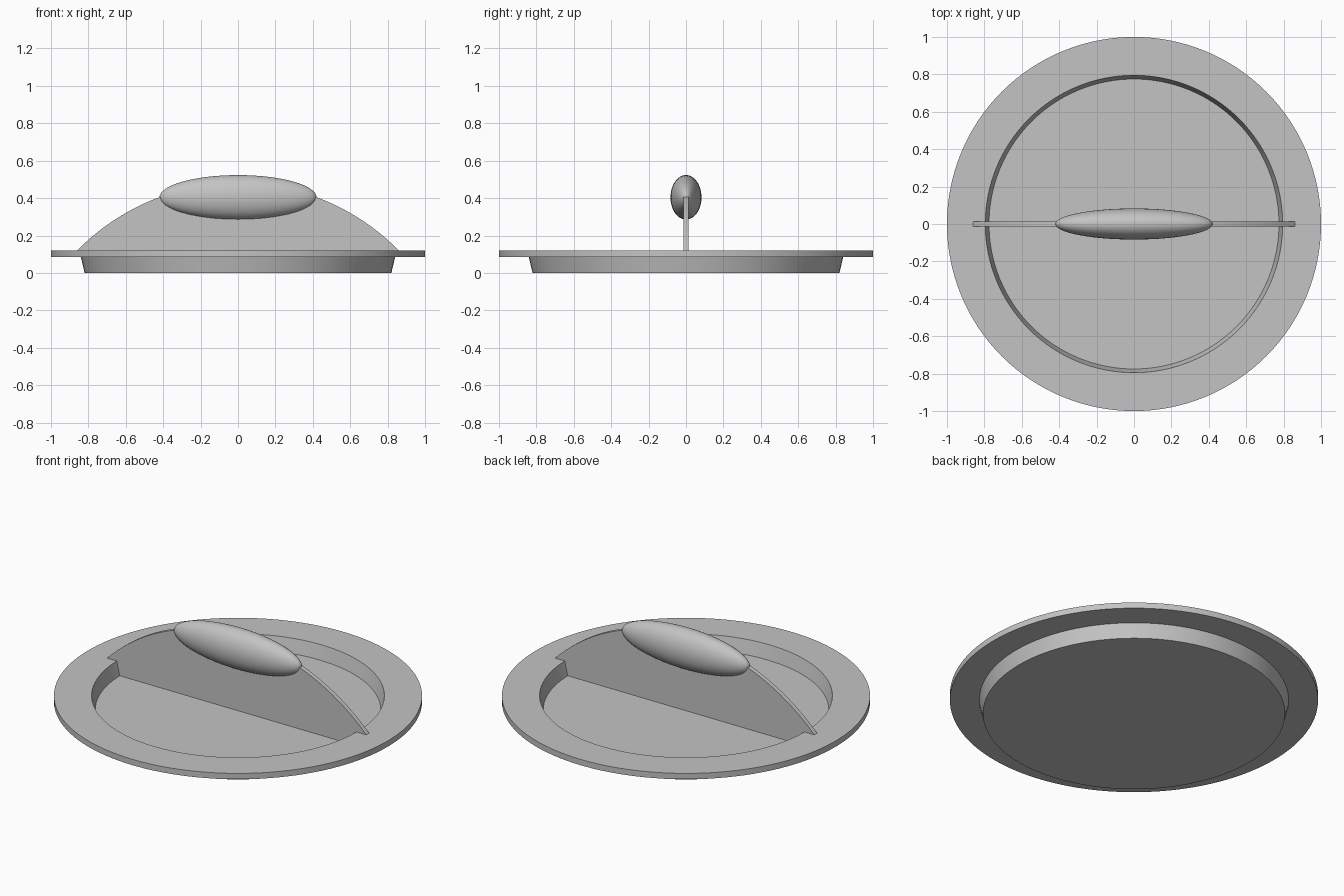
import bpy
import bmesh
import math

if "Cube" in bpy.data.objects:
    bpy.data.objects.remove(bpy.data.objects["Cube"], do_unlink=True)

# Single grey material
GREY = (0.55, 0.55, 0.55, 1)
grey = bpy.data.materials.new("plain grey")
grey.use_nodes = True
grey.diffuse_color = GREY
grey.node_tree.nodes["Principled BSDF"].inputs["Base Color"].default_value = GREY


def finish(name, bm):
    """Turn a bmesh into a named, smooth-shaded grey object."""
    bmesh.ops.recalc_face_normals(bm, faces=bm.faces)
    mesh = bpy.data.meshes.new(name)
    bm.to_mesh(mesh)
    bm.free()
    mesh.materials.append(grey)
    obj = bpy.data.objects.new(name, mesh)
    bpy.context.collection.objects.link(obj)
    bpy.ops.object.select_all(action="DESELECT")
    obj.select_set(True)
    bpy.context.view_layer.objects.active = obj
    bpy.ops.object.shade_smooth_by_angle(angle=math.radians(30))
    return obj


RIM_TOP, FLOOR = 0.12, 0.037

# Recessed lid: a revolved section with a wide flat rim
section = [(0, 0), (0.82, 0), (0.84, 0.085), (1, 0.085), (1, RIM_TOP),
           (0.795, RIM_TOP), (0.775, FLOOR), (0, FLOOR)]
bm = bmesh.new()
verts = [bm.verts.new((r, 0, z)) for r, z in section]
edges = [bm.edges.new(pair) for pair in zip(verts, verts[1:])]
bmesh.ops.spin(bm, geom=verts + edges, cent=(0, 0, 0), axis=(0, 0, 1),
               angle=math.tau, steps=128, use_merge=True)
bmesh.ops.remove_doubles(bm, verts=bm.verts, dist=0.0001)
finish("lid", bm)

# Upright fin: arched top, resting on the rim and reaching the recessed floor
HALF_SPAN, ARC_Z, THICK = 0.86, -0.726, 0.027
radius = math.hypot(HALF_SPAN, RIM_TOP - ARC_Z)
reach = math.asin(HALF_SPAN / radius)
STEPS = 40
arch = []
for i in range(STEPS + 1):
    a = reach * (1 - 2 * i / STEPS)
    arch.append((radius * math.sin(a), ARC_Z + radius * math.cos(a)))
outline = arch + [(-0.795, RIM_TOP), (-0.775, FLOOR), (0.775, FLOOR), (0.795, RIM_TOP)]
bm = bmesh.new()
face = bm.faces.new([bm.verts.new((x, -THICK / 2, z)) for x, z in outline])
side = bmesh.ops.extrude_face_region(bm, geom=[face], use_keep_orig=True)
moved = [v for v in side["geom"] if isinstance(v, bmesh.types.BMVert)]
bmesh.ops.translate(bm, verts=moved, vec=(0, THICK, 0))
finish("fin", bm)

# Long oval grip with its poles at the ends
bm = bmesh.new()
bmesh.ops.create_uvsphere(bm, u_segments=48, v_segments=32, radius=1)
for v in bm.verts:
    x, y, z = v.co
    v.co = (0.42 * z, 0.083 * y, 0.404 + 0.119 * x)
finish("grip", bm)
